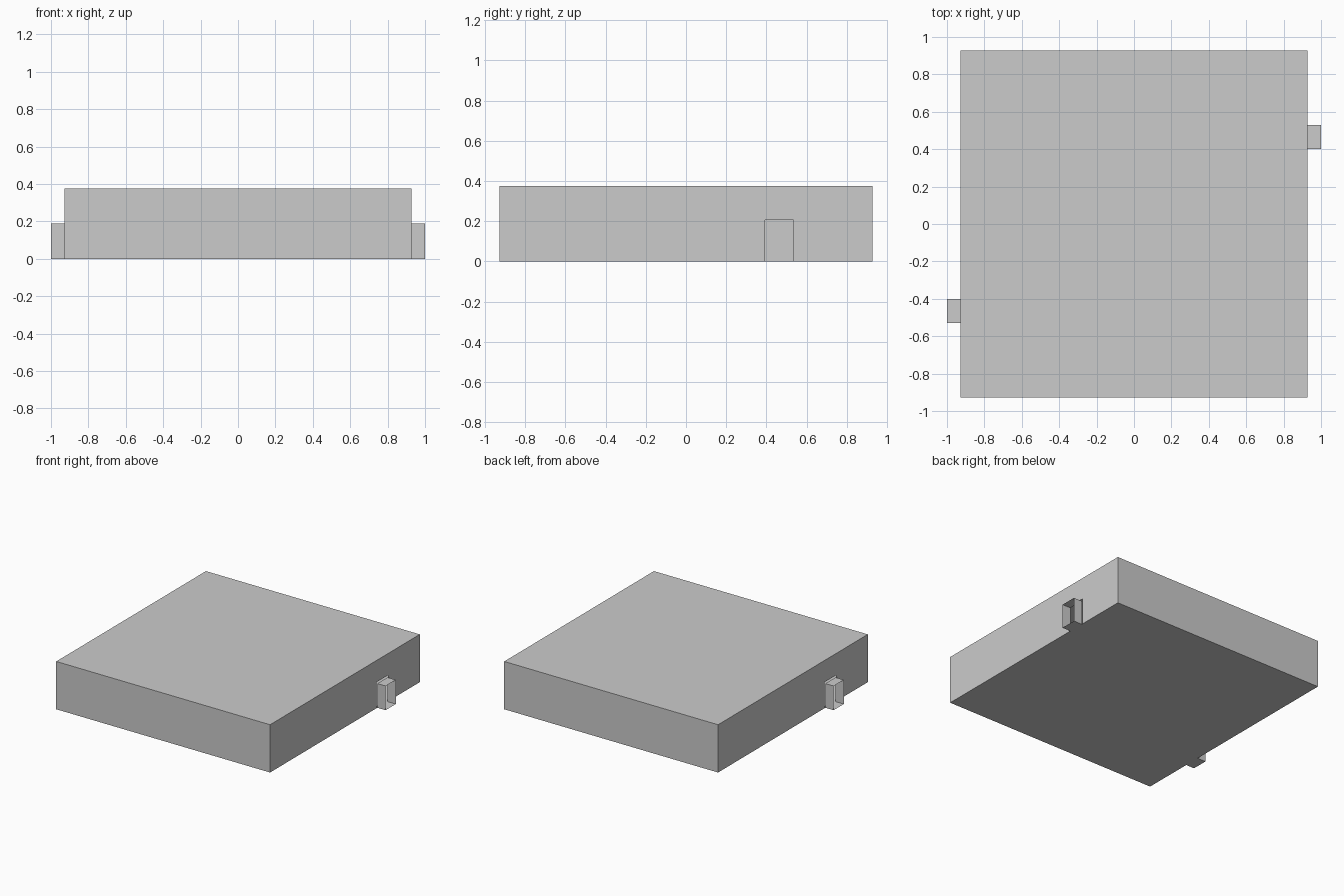
import bpy, bmesh
from mathutils import Vector

if "Cube" in bpy.data.objects:
    bpy.data.objects.remove(bpy.data.objects["Cube"])

H, TOP = 0.928, 0.375            # half width and height of the room
HOLE = (0.392, 0.535, 0.205)     # doorway: y0, y1, top
TUBE = (0.402, 0.528, 0.19)      # passage: y0, y1, top


def build(name, polygons):
    bm = bmesh.new()
    for poly in polygons:
        bm.faces.new([bm.verts.new(p) for p in poly])
    bmesh.ops.remove_doubles(bm, verts=bm.verts[:], dist=1e-5)
    me = bpy.data.meshes.new(name)
    bm.to_mesh(me)
    bm.free()
    ob = bpy.data.objects.new(name, me)
    bpy.context.collection.objects.link(ob)
    return ob


def half_turn(poly):
    return [(-x, -y, z) for x, y, z in poly]


# Hollow room: floor, ceiling, plain walls, and walls with a doorway notch
y0, y1, zt = HOLE
front = [(-H, -H, 0), (H, -H, 0), (H, -H, TOP), (-H, -H, TOP)]
side = [(H, y, z) for y, z in ((-H, 0), (y0, 0), (y0, zt), (y1, zt),
                               (y1, 0), (H, 0), (H, TOP), (-H, TOP))]
ceiling = [(-H, -H, TOP), (H, -H, TOP), (H, H, TOP), (-H, H, TOP)]
floor = [(x, y, 0) for x, y, _ in reversed(ceiling)]
build("room_shell", [front, half_turn(front), side, half_turn(side), ceiling, floor])

# Open-ended passages, one through each doorway
a, b, t = TUBE
ring = [(a, 0), (b, 0), (b, t), (a, t)]
tube = []
for i in range(4):
    (ya, za), (yb, zb) = ring[i], ring[(i + 1) % 4]
    tube.append([(H, ya, za), (H, yb, zb), (1, yb, zb), (1, ya, za)][::-1])
build("right_passage", tube)
build("left_passage", [half_turn(p) for p in tube])
